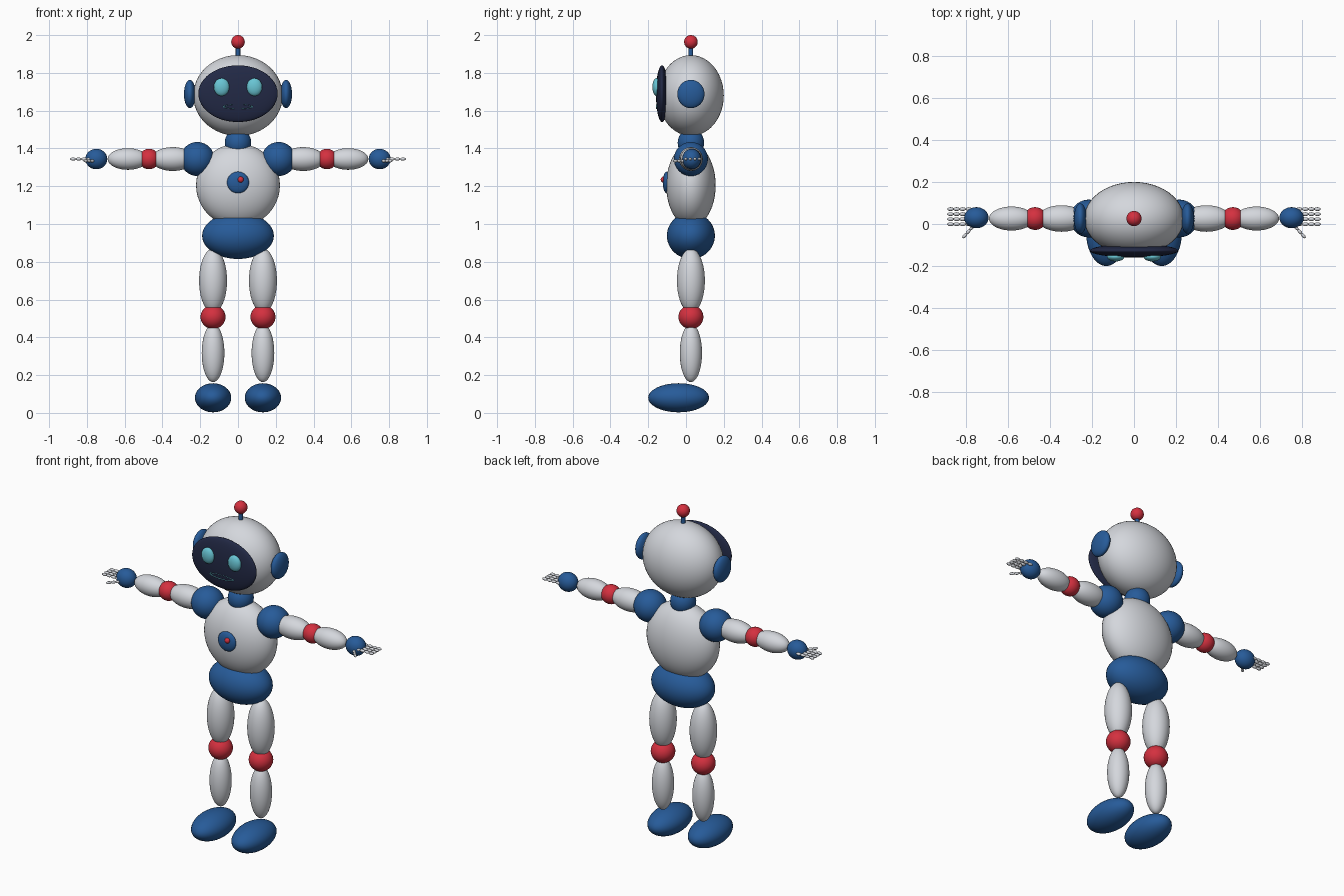
import bpy
from math import radians
from mathutils import Vector

if "Cube" in bpy.data.objects:
    bpy.data.objects.remove(bpy.data.objects["Cube"], do_unlink=True)

MID = 0.026   # depth of the body axis
ARM = 1.344   # height of the arms
LEG = 0.132   # sideways offset of the legs


def material(name, rgb):
    mat = bpy.data.materials.new(name)
    mat.use_nodes = True
    mat.diffuse_color = (*rgb, 1)
    mat.node_tree.nodes["Principled BSDF"].inputs["Base Color"].default_value = (*rgb, 1)
    return mat


white = material("shell white", (0.66, 0.68, 0.72))
blue = material("joint blue", (0.02, 0.105, 0.32))
red = material("accent red", (0.66, 0.03, 0.05))
navy = material("visor navy", (0.016, 0.022, 0.06))
cyan = material("light cyan", (0.14, 0.56, 0.66))


def finish(name, mat):
    obj = bpy.context.object
    obj.name = name
    obj.data.materials.append(mat)
    bpy.ops.object.shade_smooth_by_angle(angle=radians(40))
    return obj


def ellipsoid(name, mat, centre, radii, segments=40, turn=0):
    bpy.ops.mesh.primitive_uv_sphere_add(segments=segments, ring_count=segments // 2,
                                         radius=1, location=centre, rotation=(0, 0, turn))
    bpy.context.object.scale = radii
    return finish(name, mat)


def pair(name, mat, centre, radii, segments=40, turn=0):
    """One part on each side of the body."""
    x, y, z = centre
    ellipsoid("left_" + name, mat, centre, radii, segments, turn)
    ellipsoid("right_" + name, mat, (-x, y, z), radii, segments, -turn)


# Head and neck
ellipsoid("head", white, (0, MID, 1.68), (0.237, 0.174, 0.214), 48)
ellipsoid("neck", blue, (0, MID, 1.43), (0.07, 0.07, 0.075))
pair("ear", blue, (0.255, MID, 1.688), (0.031, 0.072, 0.075))

# Face
ellipsoid("visor", navy, (0, -0.127, 1.69), (0.21, 0.032, 0.15), 48)
pair("eye", cyan, (0.087, -0.156, 1.725), (0.041, 0.022, 0.047))
bpy.ops.mesh.primitive_torus_add(major_radius=0.075, minor_radius=0.005, major_segments=40,
                                 minor_segments=8, location=(0, -0.153, 1.621),
                                 rotation=(radians(90), 0, 0))
bpy.context.object.scale = (1, 0.16, 1)
finish("mouth", cyan)

# Antenna
bpy.ops.mesh.primitive_cylinder_add(vertices=20, radius=0.012, depth=0.1,
                                    location=(0, MID, 1.91))
finish("antenna_rod", blue)
ellipsoid("antenna_ball", red, (0, MID, 1.964), (0.036, 0.036, 0.036))

# Trunk
ellipsoid("torso", white, (0, MID, 1.205), (0.222, 0.131, 0.22), 48)
ellipsoid("pelvis", blue, (0, MID, 0.938), (0.19, 0.127, 0.123), 48)
ellipsoid("chest_disc", blue, (0, -0.102, 1.22), (0.058, 0.021, 0.057))
ellipsoid("chest_button", red, (0.014, -0.119, 1.235), (0.016, 0.015, 0.016), 20)

# Arms
pair("shoulder", blue, (0.215, MID, ARM), (0.09, 0.09, 0.09))
pair("upper_arm", white, (0.345, MID, ARM), (0.115, 0.063, 0.063))
pair("elbow", red, (0.471, MID, ARM), (0.055, 0.054, 0.054))
pair("forearm", white, (0.583, MID, ARM), (0.107, 0.057, 0.057))
pair("hand", blue, (0.75, 0.03, ARM), (0.058, 0.05, 0.054))

# Fingers and thumbs, each a chain of small beads
for finger in range(4):
    y = 0.071 - 0.024 * finger
    for joint in range(4):
        pair(f"finger_{finger + 1}_{joint + 1}", white, (0.786 + 0.029 * joint, y, ARM),
             (0.016, 0.009, 0.008), 12)
thumb_start, thumb_step = Vector((0.772, -0.018, ARM - 0.01)), Vector((0.017, -0.019, 0))
for joint in range(3):
    pair(f"thumb_{joint + 1}", white, thumb_start + thumb_step * joint,
         (0.015, 0.008, 0.008), 12, radians(-48))

# Legs
pair("thigh", white, (LEG, MID, 0.7), (0.074, 0.074, 0.17))
pair("knee", red, (LEG, MID, 0.508), (0.066, 0.066, 0.064))
pair("shin", white, (LEG, MID, 0.317), (0.06, 0.059, 0.154))
pair("foot", blue, (LEG, -0.039, 0.08), (0.096, 0.161, 0.077))
